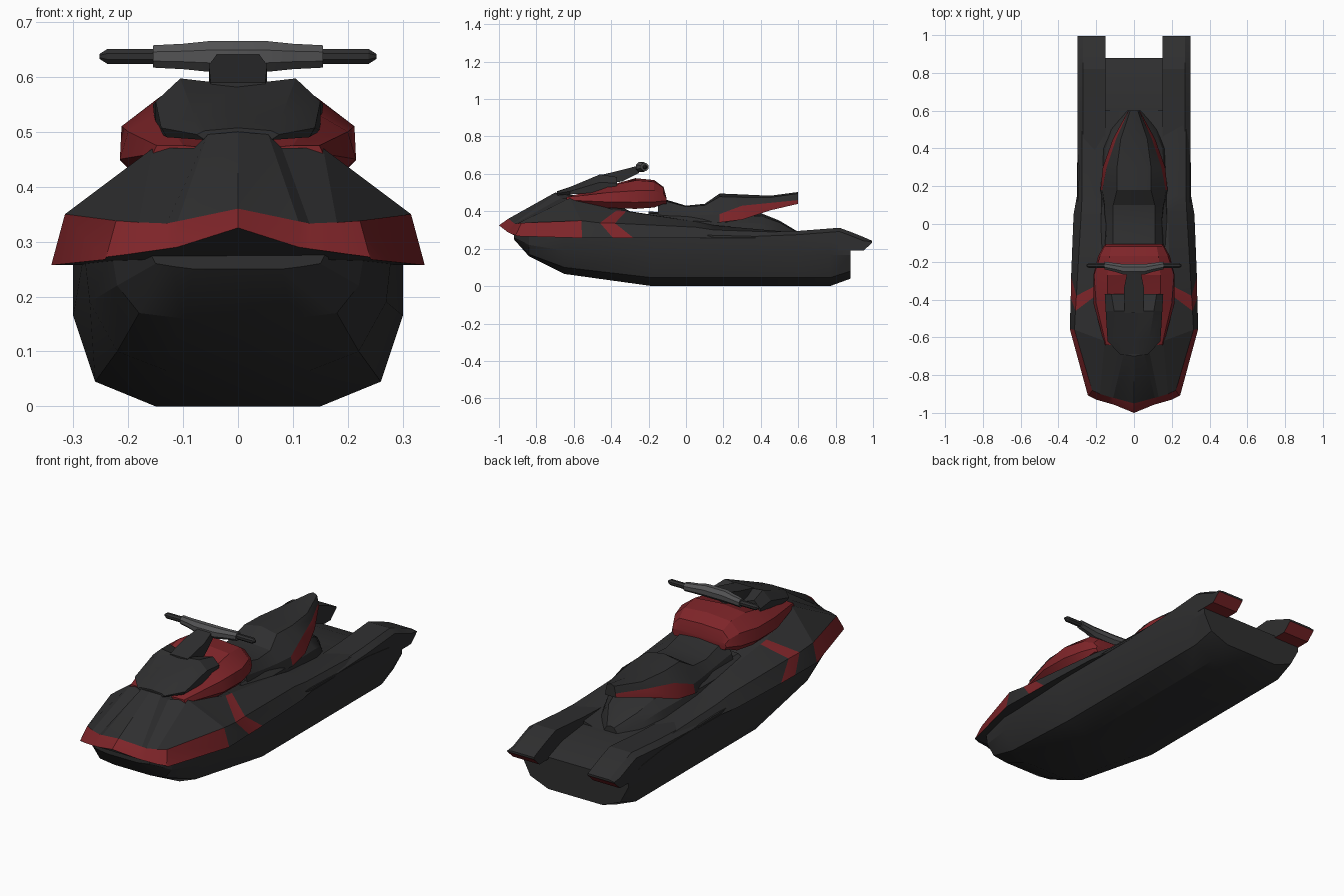
import bpy, bmesh, math


def material(name, rgb):
    m = bpy.data.materials.new(name)
    m.diffuse_color = (*rgb, 1)
    return m


BLACK = material("black", (0.028, 0.028, 0.029))
RED = material("red", (0.21, 0.018, 0.022))
GREY = material("grey", (0.085, 0.085, 0.088))


def loft(name, rings, mats, accent=(), mirror=False):
    """Skin closed rings; accent holds (section, strip) pairs that take mats[1]."""
    bm = bmesh.new()
    rows = [[bm.verts.new(p) for p in r] for r in rings]
    n = len(rows[0])
    for i in range(len(rows) - 1):
        for j in range(n):
            k = (j + 1) % n
            f = bm.faces.new((rows[i][j], rows[i][k], rows[i + 1][k], rows[i + 1][j]))
            strip = j if mirror else min(j, n - 1 - j)
            f.material_index = int((i, strip) in accent)
    bm.faces.new(rows[0])
    bm.faces.new(rows[-1])
    bmesh.ops.recalc_face_normals(bm, faces=bm.faces)
    me = bpy.data.meshes.new(name)
    bm.to_mesh(me)
    bm.free()
    for m in mats:
        me.materials.append(m)
    ob = bpy.data.objects.new(name, me)
    bpy.context.collection.objects.link(ob)
    if mirror:
        ob.modifiers.new("mirror", 'MIRROR')
    bpy.ops.object.select_all(action='DESELECT')
    bpy.context.view_layer.objects.active = ob
    ob.select_set(True)
    bpy.ops.object.shade_smooth_by_angle(angle=math.radians(22))
    return ob


def sym(half):
    """Half outline starting on the centre line -> full symmetric ring."""
    return half + [(-x, y, z) for x, y, z in reversed(half[1:])]


def body(name, sections, mats, accent=()):
    return loft(name, [sym([(x, y, z) for x, z in pts]) for y, pts in sections], mats, accent)


# Lower hull, from keel centre up to the side
body("hull", [
    (-0.92, [(0, .25), (.08, .25), (.12, .255), (.15, .26), (.16, .28)]),
    (-0.84, [(0, .16), (.10, .16), (.18, .17), (.22, .22), (.23, .28)]),
    (-0.65, [(0, .065), (.13, .065), (.22, .10), (.27, .19), (.28, .28)]),
    (-0.18, [(0, 0), (.15, 0), (.26, .045), (.30, .165), (.30, .28)]),
    (0.60, [(0, 0), (.15, 0), (.26, .045), (.30, .165), (.30, .26)]),
    (0.77, [(0, 0), (.15, 0), (.26, .045), (.30, .165), (.30, .24)]),
    (0.88, [(0, .04), (.15, .04), (.25, .08), (.295, .165), (.295, .20)]),
], [BLACK])

# Upper deck with bow band and side chevrons
deck = [
    [(0, -1.0, .325), (.11, -.955, .29), (.13, -.95, .287), (.20, -.93, .277), (.24, -.91, .272), (.242, -.908, .268)],
    [(0, -.95, .36), (.11, -.92, .337), (.13, -.915, .333), (.18, -.90, .335), (.222, -.88, .338), (.245, -.905, .267)],
    [(0, -.70, .50), (.055, -.69, .495), (.08, -.67, .47), (.155, -.62, .47), (.315, -.56, .35), (.34, -.555, .257)],
    [(0, -.42, .46), (.06, -.42, .46), (.10, -.42, .45), (.19, -.37, .405), (.31, -.46, .338), (.335, -.39, .257)],
    [(0, -.30, .40), (.06, -.30, .40), (.10, -.30, .40), (.19, -.32, .40), (.305, -.38, .336), (.333, -.28, .257)],
    [(0, .05, .33), (.06, .05, .33), (.10, .05, .33), (.18, .05, .345), (.28, .05, .315), (.32, .05, .257)],
    [(0, .15, .31), (.06, .15, .31), (.10, .15, .31), (.18, .15, .325), (.275, .15, .30), (.302, .15, .257)],
    [(0, .60, .26), (.06, .60, .26), (.10, .60, .26), (.15, .60, .275), (.275, .60, .285), (.298, .60, .26)],
]
loft("deck", [sym(r) for r in deck], [BLACK, RED],
     {(0, j) for j in range(5)} | {(1, 4), (3, 3), (3, 4)})

# Rear side platforms, red under the tail
tails = [(.1, .22, .275), (.6, .2, .295), (.82, .19, .312), (.88, .19, .29), (.95, .19, .262), (.995, .232, .242)]
loft("rear_platform",
     [[(.15, y, b), (.15, y, t), (.27, y, t), (.298, y, t - min(.02, (t - b) / 2)), (.298, y, b)]
      for y, b, t in tails], [BLACK, RED], {(3, 4), (4, 4)}, mirror=True)

# Pedestal below the seat
body("seat_pedestal", [
    (-0.20, [(0, .40), (.15, .39), (.19, .36), (.20, .28)]),
    (0.10, [(0, .37), (.14, .37), (.17, .345), (.19, .27)]),
    (0.40, [(0, .39), (.10, .375), (.15, .335), (.175, .25)]),
    (0.50, [(0, .35), (.08, .34), (.11, .30), (.135, .24)]),
    (0.60, [(0, .29), (.02, .285), (.03, .27), (.05, .23)]),
], [BLACK])

# Seat with red flanks under its raised tail
body("seat", [
    (-0.15, [(0, .475), (.11, .465), (.15, .41), (.165, .34)]),
    (0.00, [(0, .43), (.11, .425), (.145, .385), (.16, .33)]),
    (0.10, [(0, .44), (.11, .432), (.155, .38), (.16, .33)]),
    (0.18, [(0, .495), (.09, .478), (.168, .385), (.178, .34)]),
    (0.30, [(0, .49), (.09, .475), (.145, .43), (.165, .355)]),
    (0.45, [(0, .483), (.07, .474), (.095, .445), (.112, .405)]),
    (0.60, [(0, .503), (.02, .495), (.028, .46), (.03, .44)]),
], [BLACK, RED], {(3, 2), (4, 2), (5, 2)})

# Red console around the steering
body("console", [
    (-0.64, [(0, .465), (.10, .475), (.148, .475), (.155, .46), (.13, .44)]),
    (-0.42, [(0, .50), (.14, .535), (.20, .50), (.215, .45), (.18, .418)]),
    (-0.27, [(0, .577), (.14, .565), (.212, .51), (.215, .448), (.18, .413)]),
    (-0.17, [(0, .567), (.13, .557), (.18, .51), (.19, .45), (.165, .42)]),
    (-0.12, [(0, .53), (.12, .525), (.155, .49), (.162, .455), (.15, .44)]),
    (-0.105, [(0, .475), (.12, .475), (.145, .47), (.15, .455), (.14, .44)]),
], [RED])

# Dark cowl in front of the console
body("front_cowl", [
    (-0.69, [(0, .507), (.06, .502), (.075, .495), (.06, .485)]),
    (-0.62, [(0, .53), (.08, .53), (.14, .507), (.13, .49)]),
    (-0.46, [(0, .585), (.105, .597), (.15, .555), (.15, .502)]),
    (-0.37, [(0, .54), (.12, .583), (.155, .55), (.15, .505)]),
], [BLACK])

# Steering stem
body("steering_stem", [
    (-0.47, [(0, .59), (.05, .59), (.05, .54)]),
    (-0.34, [(0, .622), (.053, .622), (.053, .56)]),
    (-0.25, [(0, .645), (.035, .645), (.035, .605)]),
], [BLACK])


def bar(name, stations, mat):
    rings = [[(x, y + r * math.cos(a * math.pi / 4 + math.pi / 8),
               z + r * math.sin(a * math.pi / 4 + math.pi / 8)) for a in range(8)]
             for x, y, z, r in stations]
    return loft(name, rings, [mat], mirror=len(stations) == 3)


# Handlebar and grips
half_bar = [(.055, -.24, .637, .030), (.10, -.23, .637, .025), (.155, -.22, .637, .022)]
bar("handlebar", [(-x, y, z, r) for x, y, z, r in reversed(half_bar)] + half_bar, GREY)
bar("hand_grip", [(.15, -.22, .637, .0145), (.238, -.22, .637, .0145), (.252, -.22, .637, .005)], BLACK)
